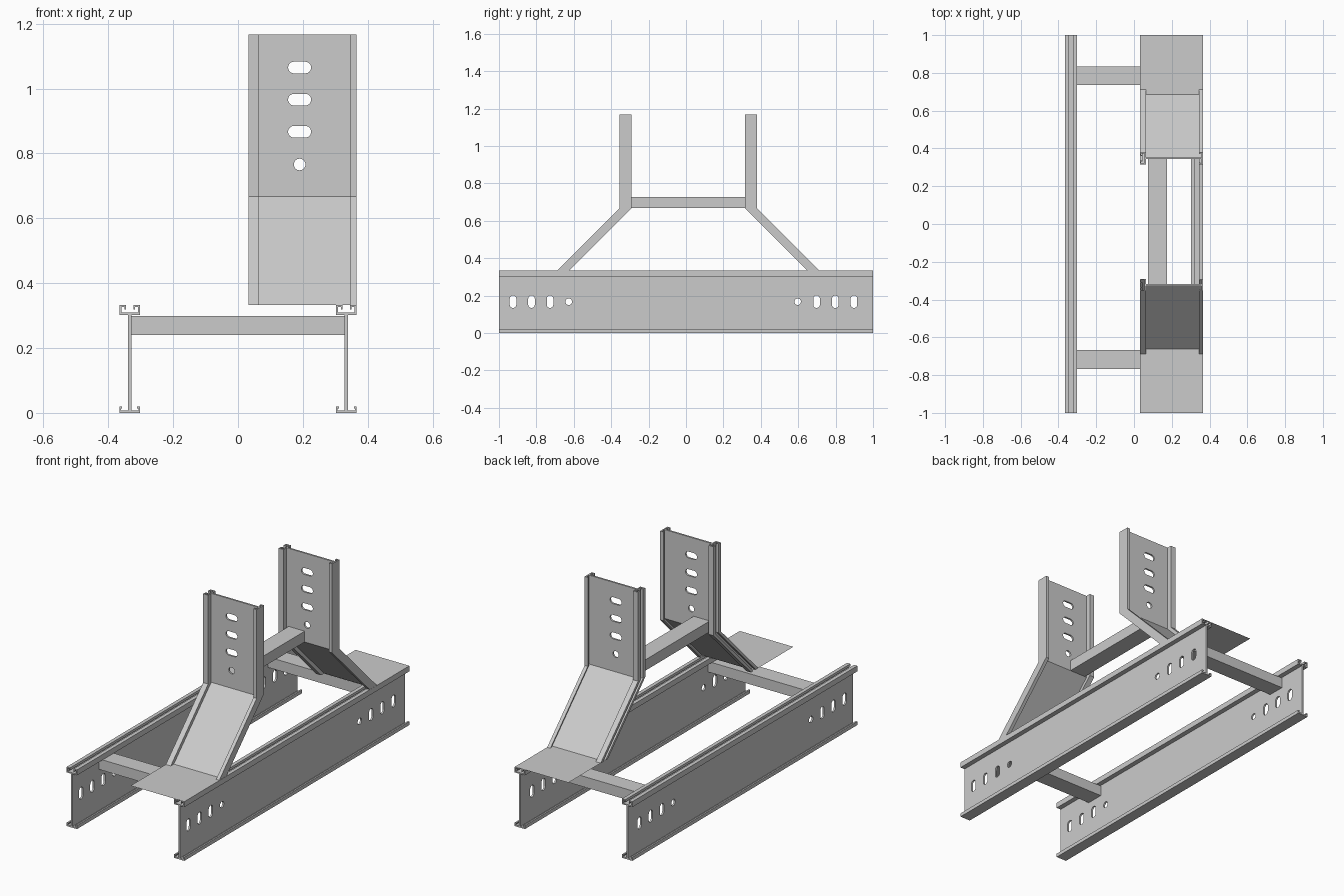
import bpy, bmesh, math

if "Cube" in bpy.data.objects:
    bpy.data.objects.remove(bpy.data.objects["Cube"])

# Half of the rail cross-section: (across, up), wrapped round by mirroring
HALF = [(0.032, 0), (0.032, 0.020), (0.023, 0.020), (0.023, 0.014), (0.027, 0.014),
        (0.027, 0.008), (0.005, 0.008), (0.005, 0.302), (0.032, 0.302), (0.032, 0.333),
        (0.011, 0.333), (0.011, 0.319), (0.016, 0.319), (0.016, 0.327), (0.026, 0.327),
        (0.026, 0.309)]
PROFILE = HALF + [(-u, v) for u, v in reversed(HALF)]
H = 0.333


def make(name, bm):
    bmesh.ops.recalc_face_normals(bm, faces=bm.faces[:])
    me = bpy.data.meshes.new(name)
    bm.to_mesh(me)
    bm.free()
    ob = bpy.data.objects.new(name, me)
    bpy.context.collection.objects.link(ob)
    return ob


def loft(bm, rings):
    """Skin a series of equal rings and cap both ends."""
    loops = [[bm.verts.new(p) for p in r] for r in rings]
    n = len(loops[0])
    for a, b in zip(loops, loops[1:]):
        for i in range(n):
            bm.faces.new((a[i], a[(i + 1) % n], b[(i + 1) % n], b[i]))
    bm.faces.new(loops[0])
    bm.faces.new(loops[-1])


def slot(length, width, seg=12):
    """Outline of a rounded slot; equal length and width give a circle."""
    r, s = width / 2, (length - width) / 2
    n = seg if s else seg - 1
    pts = []
    for side in (0, 1):
        for i in range(n + 1 if s else seg):
            t = -math.pi / 2 + math.pi * i / seg + side * math.pi
            pts.append((r * math.cos(t) + (s if side == 0 else -s), r * math.sin(t)))
    return pts


def punch(ob, holes, place):
    """Cut slots (position, length, width) through the web of a rail."""
    bm = bmesh.new()
    for pos, length, width in holes:
        o = slot(length, width)
        loft(bm, [[place(a, pos + b, d) for a, b in o] for d in (-0.015, 0.015)])
    cutter = make("slot_cutter", bm)
    cutter.hide_render = True
    mod = ob.modifiers.new("slots", 'BOOLEAN')
    mod.operation, mod.solver, mod.object = 'DIFFERENCE', 'EXACT', cutter
    bpy.context.view_layer.objects.active = ob
    bpy.ops.object.modifier_apply(modifier=mod.name)
    bpy.data.objects.remove(cutter)


def box(name, x0, x1, y0, y1, z0, z1):
    bm = bmesh.new()
    loft(bm, [[(x0, y0, z), (x1, y0, z), (x1, y1, z), (x0, y1, z)] for z in (z0, z1)])
    return make(name, bm)


# Long side rails with slots at both ends
rail_holes = [(y, 0.067, 0.035) for y in (-0.925, -0.826, -0.727, 0.698, 0.798, 0.898)]
rail_holes += [(y, 0.035, 0.035) for y in (-0.627, 0.597)]
for name, x in (("left_rail", -0.334), ("right_rail", 0.334)):
    bm = bmesh.new()
    loft(bm, [[(x + u, y, v) for u, v in PROFILE] for y in (-1, 1)])
    punch(make(name, bm), rail_holes, lambda a, b, d: (x + d, b, 0.167 + a))

# Rungs joining the rails
box("front_rung", -0.332, 0.332, -0.767, -0.667, 0.24, 0.299)
box("back_rung", -0.332, 0.332, 0.735, 0.833, 0.24, 0.299)

# Risers: upright rail on a sheared sloping foot, with slots in the upright
riser_holes = [(z, 0.071, 0.036) for z in (1.065, 0.966, 0.867)] + [(0.766, 0.036, 0.036)]
for name, yc, out in (("front_riser", -0.323, -1), ("back_riser", 0.348, 1)):
    bm = bmesh.new()
    path = [(yc + out * 0.333, H), (yc, 0.667), (yc, 1.167)]
    loft(bm, [[(0.365 - v, y + u, z) for u, v in PROFILE] for y, z in path])
    punch(make(name, bm), riser_holes, lambda a, b, d: (0.19 + a, yc + d, b))

# Cross bar between the risers
box("riser_rung", 0.075, 0.175, -0.32, 0.345, 0.667, 0.728)

# Thin flat plates at the foot of each riser
for name, y0, y1 in (("front_plate", -1, -0.656), ("back_plate", 0.681, 1)):
    bm = bmesh.new()
    bm.faces.new([bm.verts.new((x, y, H + 0.0005)) for x, y in
                  ((0.032, y0), (0.365, y0), (0.365, y1), (0.032, y1))])
    ob = make(name, bm)
    if ob.data.polygons[0].normal.z < 0:
        ob.data.flip_normals()
